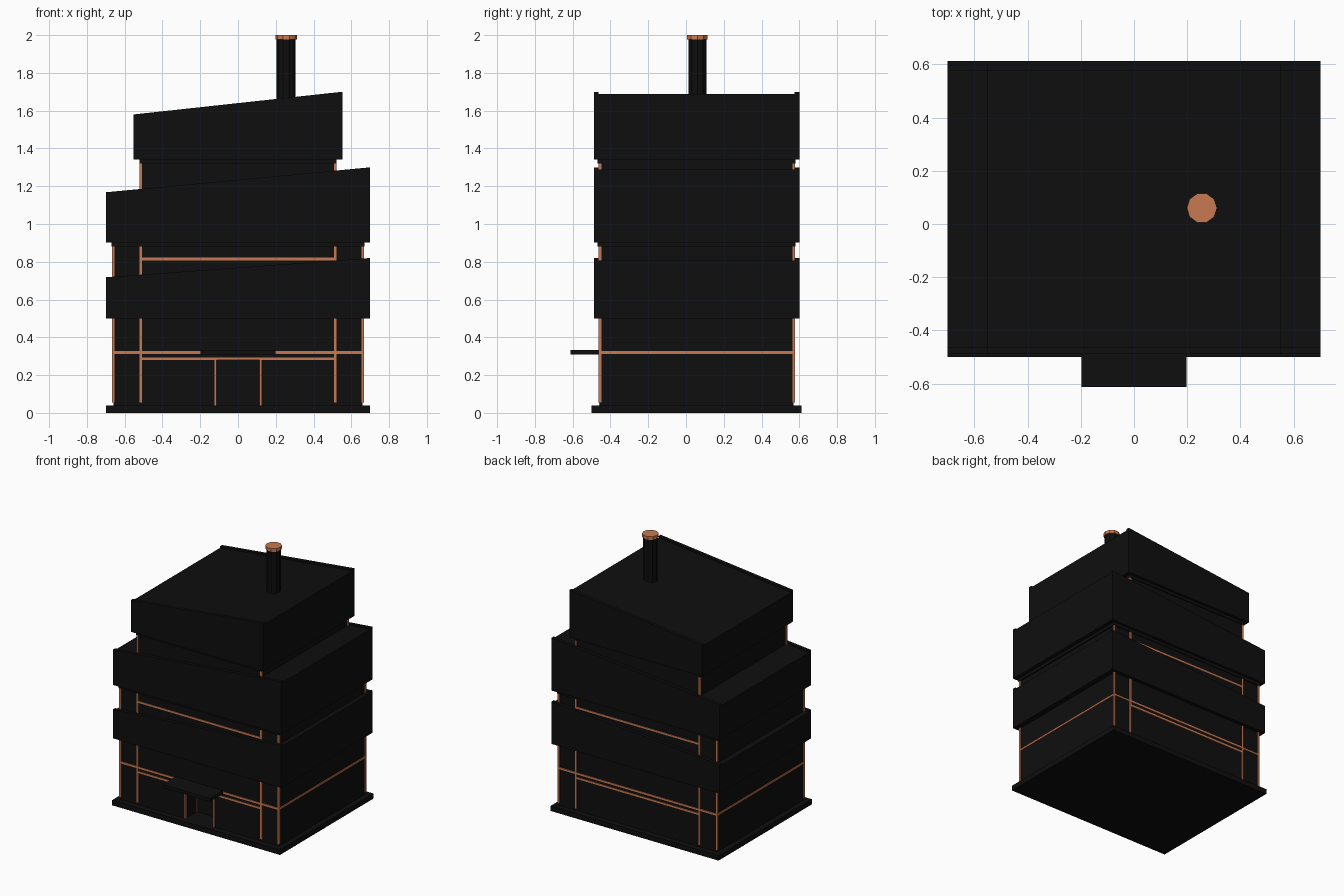
import bpy, bmesh, math

if "Cube" in bpy.data.objects:
    bpy.data.objects.remove(bpy.data.objects["Cube"])


def material(name, rgb):
    m = bpy.data.materials.new(name)
    m.diffuse_color = (*rgb, 1)
    m.use_nodes = True
    m.node_tree.nodes["Principled BSDF"].inputs["Base Color"].default_value = m.diffuse_color
    return m


BLACK = material("charcoal_black", (0.0045, 0.0045, 0.0045))
COPPER = material("copper", (0.58, 0.19, 0.08))


def extrude(name, points, direction, mat):
    """Closed planar outline swept along a direction."""
    bm = bmesh.new()
    face = bm.faces.new([bm.verts.new(p) for p in points])
    new = bmesh.ops.extrude_face_region(bm, geom=[face])["geom"]
    bmesh.ops.translate(bm, vec=direction,
                        verts=[g for g in new if isinstance(g, bmesh.types.BMVert)])
    bmesh.ops.recalc_face_normals(bm, faces=bm.faces)
    me = bpy.data.meshes.new(name)
    bm.to_mesh(me)
    bm.free()
    me.materials.append(mat)
    ob = bpy.data.objects.new(name, me)
    bpy.context.collection.objects.link(ob)
    return ob


def box(name, x0, x1, y0, y1, z0, z1, mat=BLACK):
    return extrude(name, [(x0, y0, z0), (x1, y0, z0), (x1, y1, z0), (x0, y1, z0)],
                   (0, 0, z1 - z0), mat)


def cylinder(name, x, y, z0, z1, r, sides, mat):
    pts = [(x + r * math.cos(2 * math.pi * i / sides),
            y + r * math.sin(2 * math.pi * i / sides), z0) for i in range(sides)]
    return extrude(name, pts, (0, 0, z1 - z0), mat)


FRONT, BACK = -0.455, 0.57     # wall planes
WIDE, TOWER = 0.66, 0.515      # half widths of the two volumes

# Base slab
box("base_slab", -0.7, 0.7, -0.5, 0.612, 0, 0.038)

# Ground floor with recessed doorway, walls above it and inner tower
d, recess = 0.12, -0.32
plan = [(-WIDE, FRONT), (-d, FRONT), (-d, recess), (d, recess), (d, FRONT),
        (WIDE, FRONT), (WIDE, BACK), (-WIDE, BACK)]
extrude("ground_walls", [(x, y, 0.038) for x, y in plan], (0, 0, 0.247), BLACK)
box("upper_walls", -WIDE, WIDE, FRONT, BACK, 0.285, 0.9)
box("tower_walls", -TOWER, TOWER, FRONT - 0.003, BACK + 0.003, 0.285, 1.36)

# Copper corner posts, floor bands and doorway trim
t = 0.007
for s in (-1, 1):
    for side, y in (("front", FRONT), ("back", BACK)):
        for part, x, top in (("outer", WIDE, 0.88), ("tower", TOWER, 1.32)):
            box(f"{part}_post_{side}", s * x - t, s * x + t, y - t, y + t, 0.055, top, COPPER)
    box("side_band", s * WIDE - t, s * WIDE + t, FRONT, BACK, 0.313, 0.327, COPPER)
    for y in (FRONT, recess):
        box("door_trim", s * d - 0.005, s * d + 0.005, y - 0.005, y + 0.005, 0.038, 0.285, COPPER)
for side, y in (("front", FRONT), ("back", BACK)):
    box(f"ground_band_{side}", -WIDE, WIDE, y - t, y + t, 0.313, 0.327, COPPER)
    for z in (0.286, 0.815):
        box(f"tower_band_{side}", -TOWER, TOWER, y - t, y + t, z - t, z + t, COPPER)

# Sloped roof tiers: body, front and back parapets, narrow soffit ledge
RF, RB = -0.488, 0.6
for name, w, z0, left, right in (("lower_roof", 0.7, 0.5, 0.718, 0.82),
                                 ("middle_roof", 0.7, 0.902, 1.168, 1.3),
                                 ("top_roof", 0.552, 1.342, 1.58, 1.7)):
    def slab(part, y0, y1, drop):
        extrude(f"{name}_{part}", [(-w, y0, z0), (w, y0, z0), (w, y0, right - drop),
                                   (-w, y0, left - drop)], (0, y1 - y0, 0), BLACK)
    slab("body", RF + 0.025, RB - 0.025, 0.012)
    slab("front_parapet", RF, RF + 0.025, 0)
    slab("back_parapet", RB - 0.025, RB, 0)
    if z0 > 0.6:
        box(f"{name}_ledge", 0.03 - w, w - 0.03, RF + 0.02, RB - 0.02, z0 - 0.022, z0 + 0.01)

# Entrance canopy
box("entrance_canopy", -0.198, 0.198, -0.612, FRONT + 0.01, 0.309, 0.334)

# Chimney with copper cap
cylinder("chimney", 0.255, 0.06, 1.5, 1.98, 0.05, 10, BLACK)
cylinder("chimney_cap", 0.255, 0.06, 1.976, 2.0, 0.057, 10, COPPER)
